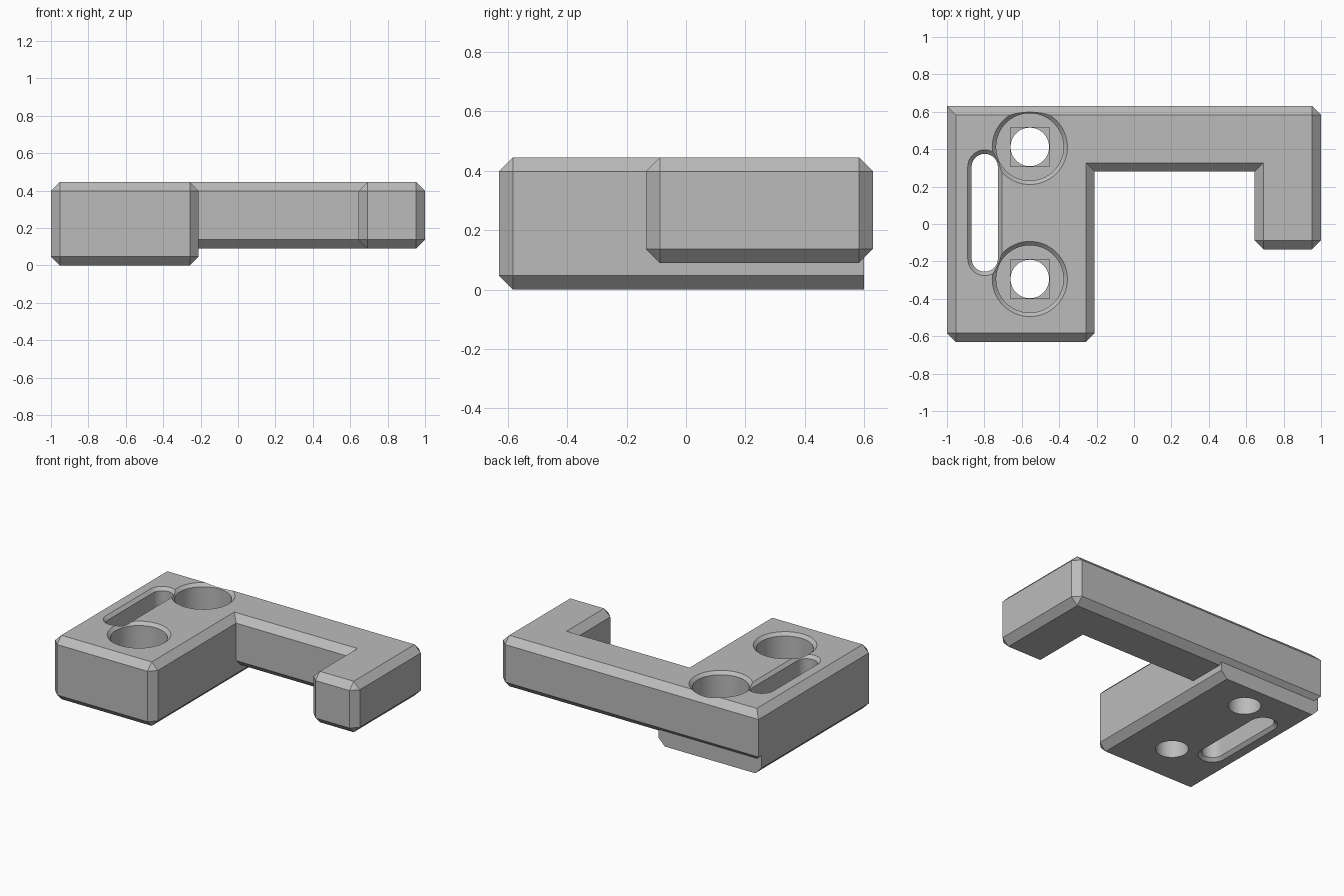
import bpy, bmesh, math

if "Cube" in bpy.data.objects:
    bpy.data.objects.remove(bpy.data.objects["Cube"], do_unlink=True)

GREY = (0.5, 0.5, 0.5, 1)
grey = bpy.data.materials.new("plain grey")
grey.use_nodes = True
grey.diffuse_color = GREY
grey.node_tree.nodes["Principled BSDF"].inputs["Base Color"].default_value = GREY

TOP, STEP, CHAMFER = 0.445, 0.09, 0.047
FLOOR = 0.19          # floor of the screw head pockets
HOLE, LIP = 0.104, 0.021


def add_object(name, bm):
    bmesh.ops.recalc_face_normals(bm, faces=bm.faces)
    mesh = bpy.data.meshes.new(name)
    bm.to_mesh(mesh)
    bm.free()
    mesh.materials.append(grey)
    obj = bpy.data.objects.new(name, mesh)
    bpy.context.collection.objects.link(obj)
    return obj


def chamfered_prism(name, outline, z0, z1, keep_sharp):
    """Extrude an outline and chamfer its convex edges, except the chosen ones."""
    bm = bmesh.new()
    face = bm.faces.new([bm.verts.new((x, y, z0)) for x, y in outline])
    up = bmesh.ops.extrude_face_region(bm, geom=[face])
    bmesh.ops.translate(bm, vec=(0, 0, z1 - z0),
                        verts=[v for v in up["geom"] if isinstance(v, bmesh.types.BMVert)])
    bmesh.ops.recalc_face_normals(bm, faces=bm.faces)
    edges = [e for e in bm.edges if e.is_convex and not keep_sharp(*[v.co for v in e.verts])]
    bmesh.ops.bevel(bm, geom=edges, offset=CHAMFER, offset_type='OFFSET',
                    segments=1, profile=0.5, affect='EDGES')
    return add_object(name, bm)


def bore(name, x, y, half, profile, sides=64):
    """Round or slot-shaped solid lofted through (height, radius) pairs."""
    bm = bmesh.new()
    rings = []
    for z, r in profile:
        ring = []
        for end in (0, 1):
            count = sides // 2 + (1 if half else 0)
            for i in range(count):
                a = math.pi * (end + 2 * i / sides)
                ring.append(bm.verts.new((x + r * math.cos(a),
                                          y + r * math.sin(a) + half * (1 - 2 * end), z)))
        rings.append(ring)
    for low, high in zip(rings, rings[1:]):
        for i in range(len(low)):
            j = (i + 1) % len(low)
            bm.faces.new((low[i], low[j], high[j], high[i]))
    bm.faces.new(rings[0][::-1])
    bm.faces.new(rings[-1])
    return add_object(name, bm)


def combine(target, tool, operation):
    mod = target.modifiers.new(operation.lower(), 'BOOLEAN')
    mod.object, mod.operation, mod.solver = tool, operation, 'EXACT'
    bpy.context.view_layer.objects.active = target
    bpy.ops.object.modifier_apply(modifier=mod.name)
    bpy.data.objects.remove(tool, do_unlink=True)


# Hook-shaped plate; only its back right upright edge stays square
plate = chamfered_prism(
    "hooked_bracket",
    [(-1, -0.63), (-0.21, -0.63), (-0.21, 0.28), (0.645, 0.28),
     (0.645, -0.135), (1, -0.135), (1, 0.63), (-1, 0.63)],
    STEP, TOP,
    lambda a, b: a.x < -0.9 and b.x < -0.9 and a.y > 0.6 and b.y > 0.6)

# Thick mounting foot under the wide leg, with a plain back
foot = chamfered_prism(
    "mounting_foot",
    [(-1, -0.63), (-0.21, -0.63), (-0.21, 0.60), (-1, 0.60)],
    0, 0.3,
    lambda a, b: (a.z > 0.2 and b.z > 0.2) or (a.y > 0.5 and b.y > 0.5))
combine(plate, foot, 'UNION')

# Two screw holes: head pocket, square relief and through hole
for y in (0.412, -0.294):
    x = -0.557
    combine(plate, bore("head_pocket", x, y, 0,
                        [(FLOOR, 0.18), (TOP - LIP, 0.18), (TOP + LIP, 0.18 + 2 * LIP)]),
            'DIFFERENCE')
    bm = bmesh.new()
    bmesh.ops.create_cube(bm, size=2 * HOLE)
    bmesh.ops.translate(bm, verts=bm.verts, vec=(x, y, FLOOR - 0.02 + HOLE))
    combine(plate, add_object("square_relief", bm), 'DIFFERENCE')
    combine(plate, bore("screw_hole", x, y, 0, [(-0.1, HOLE - 0.001), (0.3, HOLE - 0.001)]),
            'DIFFERENCE')

# Long slot with chamfered rims above and below
combine(plate, bore("strap_slot", -0.798, 0.06, 0.245,
                    [(-LIP, 0.07 + 2 * LIP), (LIP, 0.07),
                     (TOP - LIP, 0.07), (TOP + LIP, 0.07 + 2 * LIP)]),
        'DIFFERENCE')

# Smooth hole walls, crisp chamfers
bpy.ops.object.select_all(action='DESELECT')
plate.select_set(True)
bpy.context.view_layer.objects.active = plate
bpy.ops.object.shade_smooth_by_angle(angle=math.radians(20))
